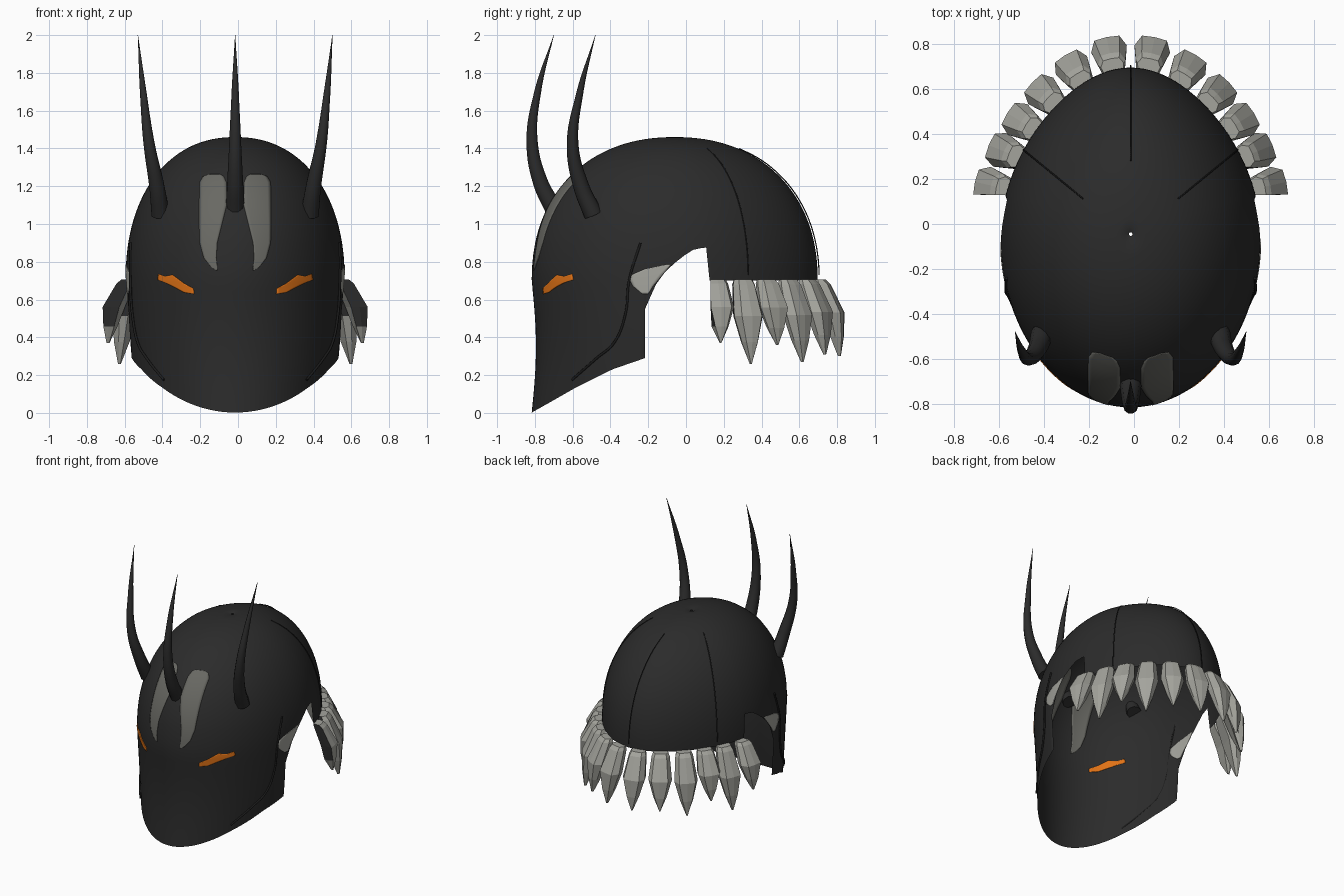
import bpy, bmesh, math
from mathutils import Vector

cube = bpy.data.objects.get("Cube")
if cube:
    bpy.data.objects.remove(cube, do_unlink=True)

X0, CY = -0.015, -0.06            # centre of the shell
WIDTH, DEPTH = 0.58, 0.757
WIDE_Z, TOP_Z, RIM_Z = 0.7, 1.46, 0.9


def material(name, r, g, b):
    m = bpy.data.materials.new(name)
    m.use_nodes = True
    m.diffuse_color = (r, g, b, 1)
    bsdf = m.node_tree.nodes["Principled BSDF"]
    bsdf.inputs["Base Color"].default_value = (r, g, b, 1)
    bsdf.inputs["Roughness"].default_value = 0.6
    return m


BLACK = material("shell black", 0.024, 0.024, 0.024)
SEAM = material("seam black", 0.012, 0.012, 0.012)
GREY = material("forehead grey", 0.14, 0.14, 0.125)
BONE = material("fang grey", 0.37, 0.37, 0.335)
ORANGE = material("eye orange", 0.75, 0.17, 0.008)


def loft(name, rings, mat, closed=True, caps=False, smooth=True):
    """Skin a list of equally long point rings."""
    bm = bmesh.new()
    rows = [[bm.verts.new(p) for p in ring] for ring in rings]
    n = len(rows[0])
    for a, b in zip(rows, rows[1:]):
        for i in range(n if closed else n - 1):
            j = (i + 1) % n
            bm.faces.new((a[i], a[j], b[j], b[i]))
    if caps:
        bm.faces.new(rows[0])
        bm.faces.new(rows[-1])
    bmesh.ops.recalc_face_normals(bm, faces=bm.faces)
    for f in bm.faces:
        f.smooth = smooth
    mesh = bpy.data.meshes.new(name)
    bm.to_mesh(mesh)
    bm.free()
    mesh.materials.append(mat)
    obj = bpy.data.objects.new(name, mesh)
    bpy.context.collection.objects.link(obj)
    return obj


def tube(name, points, radii, mat, resolution=3):
    """Round tube along a smooth path, with a radius at each point."""
    curve = bpy.data.curves.new(name, "CURVE")
    curve.dimensions = "3D"
    curve.bevel_depth = 1
    curve.bevel_resolution = resolution
    curve.use_fill_caps = True
    spline = curve.splines.new("BEZIER")
    spline.bezier_points.add(len(points) - 1)
    for bp, p, r in zip(spline.bezier_points, points, radii):
        bp.co, bp.radius = p, r
        bp.handle_left_type = bp.handle_right_type = "AUTO"
    curve.materials.append(mat)
    obj = bpy.data.objects.new(name, curve)
    bpy.context.collection.objects.link(obj)
    bpy.ops.object.select_all(action="DESELECT")
    obj.select_set(True)
    bpy.context.view_layer.objects.active = obj
    bpy.ops.object.convert(target="MESH")


# Shell surface as a function of angle and height, narrower towards the back
def scales(z):
    if z > WIDE_Z:
        u = (z - WIDE_Z) / (TOP_Z - WIDE_Z)
        k = max(0, 1 - u ** 2.2) ** (1 / 2.2)
        return k, k
    d = WIDE_Z - z
    return 1 - 0.2 * d * d, 1 - 0.03 * math.sin(math.pi * d / WIDE_Z)


def surface(t, z, off=0):
    kx, ky = scales(z)
    taper = 1 - 0.15 * max(0, math.sin(t)) ** 2
    return Vector((X0 + (WIDTH * kx * taper + off) * math.cos(t),
                   CY + (DEPTH * ky + off) * math.sin(t), z))


def front_point(x, z, off=0):
    return surface(-math.acos(x / (WIDTH * scales(z)[0])), z, off)


def side_point(y, z, side, off=0):
    t = math.asin((y - CY) / (DEPTH * scales(z)[1]))
    return surface(t if side > 0 else math.pi - t, z, off)


# Lower edge of the shell: jaw, ear opening, nape
EDGE = [(-0.82, 0), (-0.6, 0.13), (-0.4, 0.23), (-0.222, 0.29), (-0.22, 0.55),
        (-0.15, 0.7), (-0.09, 0.77), (0, 0.84), (0.05, 0.87), (0.11, 0.875),
        (0.125, 0.7), (0.8, 0.7)]


def edge_z(y):
    for (y0, z0), (y1, z1) in zip(EDGE, EDGE[1:]):
        if y <= y1:
            return z0 + (z1 - z0) * (y - y0) / (y1 - y0)
    return WIDE_Z


angles = [2 * math.pi * i / 96 for i in range(96)]
for y, z in EDGE[3:5] + EDGE[9:11]:
    t = math.asin((y - CY) / DEPTH)
    angles += [t % (2 * math.pi), math.pi - t]
angles.sort()
rings = []
for i in range(14):
    f = i / 14
    ring = []
    for t in angles:
        low = edge_z(CY + DEPTH * math.sin(t))
        ring.append(surface(t, low + (RIM_Z - low) * f))
    rings.append(ring)
for i in range(31):
    z = RIM_Z + (TOP_Z - RIM_Z) * math.sin(math.pi / 2 * i / 31)
    rings.append([surface(t, z) for t in angles])
rings.append([(X0 + 0.008 * math.cos(t), -0.045 + 0.008 * math.sin(t), TOP_Z - 0.01)
              for t in angles])
loft("helmet_shell", rings, BLACK)


def plate(name, rows, place, mat):
    """Thin plate following the shell; each row runs from one edge to the other."""
    strips = []
    for r0, r1 in zip(rows, rows[1:]):
        for k in range(5):
            a0, z0, a1, z1 = [p + (q - p) * k / 4 for p, q in zip(r0, r1)]
            strips.append([place(a0 + (a1 - a0) * j / 8, z0 + (z1 - z0) * j / 8)
                           for j in range(9)])
    obj = loft(name, strips, mat, closed=False)
    bm = bmesh.new()
    bm.from_mesh(obj.data)
    bmesh.ops.remove_doubles(bm, verts=bm.verts, dist=0.0001)
    bm.to_mesh(obj.data)
    bm.free()
    mod = obj.modifiers.new("thickness", "SOLIDIFY")
    mod.thickness = 0.005
    mod.offset = 0


def level(rows):
    return [(a, z, b, z) for z, a, b in rows]


FOREHEAD = level([(1.262, 0.08, 0.135), (1.25, 0.06, 0.17), (1.22, 0.047, 0.187),
                  (1.1, 0.045, 0.19), (1.0, 0.07, 0.19), (0.9, 0.095, 0.187),
                  (0.82, 0.1, 0.165), (0.77, 0.095, 0.125), (0.755, 0.095, 0.1)])
EYE = [(0.217, 0.63, 0.22, 0.658), (0.27, 0.638, 0.27, 0.685), (0.31, 0.66, 0.31, 0.715),
       (0.34, 0.675, 0.33, 0.73), (0.37, 0.69, 0.37, 0.722), (0.41, 0.705, 0.405, 0.735)]
EAR = level([(0.63, -0.23, -0.2), (0.67, -0.28, -0.175), (0.7, -0.295, -0.15),
             (0.73, -0.29, -0.125), (0.76, -0.22, -0.1), (0.785, -0.1, -0.08)])
CHEEK = [(-0.24, 0.9), (-0.3, 0.7), (-0.32, 0.52), (-0.38, 0.37), (-0.47, 0.29),
         (-0.6, 0.175)]
HORN = [(0.395, -0.49, 1.05), (0.415, -0.555, 1.2), (0.455, -0.6, 1.42),
        (0.485, -0.565, 1.68), (0.515, -0.48, 2)]
HORN_RADII = [0.05, 0.042, 0.031, 0.019, 0.001]

# Paired parts
for side, word in ((1, "left"), (-1, "right")):
    def on_front(x, z):
        return front_point(side * x, z)

    def on_side(y, z):
        return side_point(y, z, side)

    plate(word + "_forehead_mark", FOREHEAD, on_front, GREY)
    plate(word + "_eye", EYE, on_front, ORANGE)
    plate(word + "_ear_mark", EAR, on_side, BONE)
    tube(word + "_cheek_ridge", [side_point(y, z, side, 0.005) for y, z in CHEEK],
         [0.007] * len(CHEEK), SEAM, 1)
    tube(word + "_horn", [(X0 + side * x, y, z) for x, y, z in HORN], HORN_RADII, BLACK)

# Centre horn
tube("centre_horn", [(X0, -0.7, 1.08), (X0, -0.77, 1.22), (X0, -0.815, 1.44),
                     (X0, -0.785, 1.7), (X0, -0.7, 2)], HORN_RADII, BLACK)

# Seams running down the back of the shell
for name, deg, off in (("left", 31, 0.001), ("centre", 90, 0.008), ("right", 149, 0.001)):
    path = [surface(math.radians(deg), 1.4 - 0.67 * i / 12, off) for i in range(13)]
    tube(name + "_back_seam", path, [0.0035] * 13, SEAM, 1)

# Fangs hanging around the nape: (half width, inner, outer, fraction of length)
SECTION = [(-0.7, 0.95), (0, 1), (0.7, 0.95), (1, 0.45), (0.85, 0), (-0.85, 0), (-1, 0.45)]
STATIONS = [(0.052, -0.005, 0.05, 0), (0.062, -0.005, 0.075, 0.06),
            (0.081, 0.05, 0.148, 0.43), (0.046, 0.085, 0.148, 0.74),
            (0.004, 0.12, 0.135, 1)]


def fang(name, deg, tip):
    t = math.radians(deg)
    base = surface(t, WIDE_Z)
    out = Vector((math.cos(t) / WIDTH, math.sin(t) / DEPTH, 0)).normalized()
    along = Vector((-out.y, out.x, 0))
    rings = []
    for half, inner, outer, f in STATIONS:
        ring = []
        for u, v in SECTION:
            p = base + along * (u * half) + out * (inner + (outer - inner) * v)
            p.z = 0.705 + (tip - 0.705) * f
            p.y = max(p.y, 0.13)
            ring.append(p)
        rings.append(ring)
    obj = loft(name, rings, BONE, caps=True, smooth=False)
    # Dark cut end on the foremost fangs
    obj.data.materials.append(BLACK)
    for poly in obj.data.polygons:
        if poly.normal.y < -0.9 and abs(out.x) > 0.9 and poly.center.z > 0.5:
            poly.material_index = 1


FANGS = [(16.5, 0.37), (28, 0.26), (39, 0.36), (51, 0.27), (65, 0.31), (81, 0.3)]
for i, (deg, tip) in enumerate(FANGS, 1):
    fang(f"left_fang_{i}", deg, tip)
    fang(f"right_fang_{i}", 180 - deg, tip)
